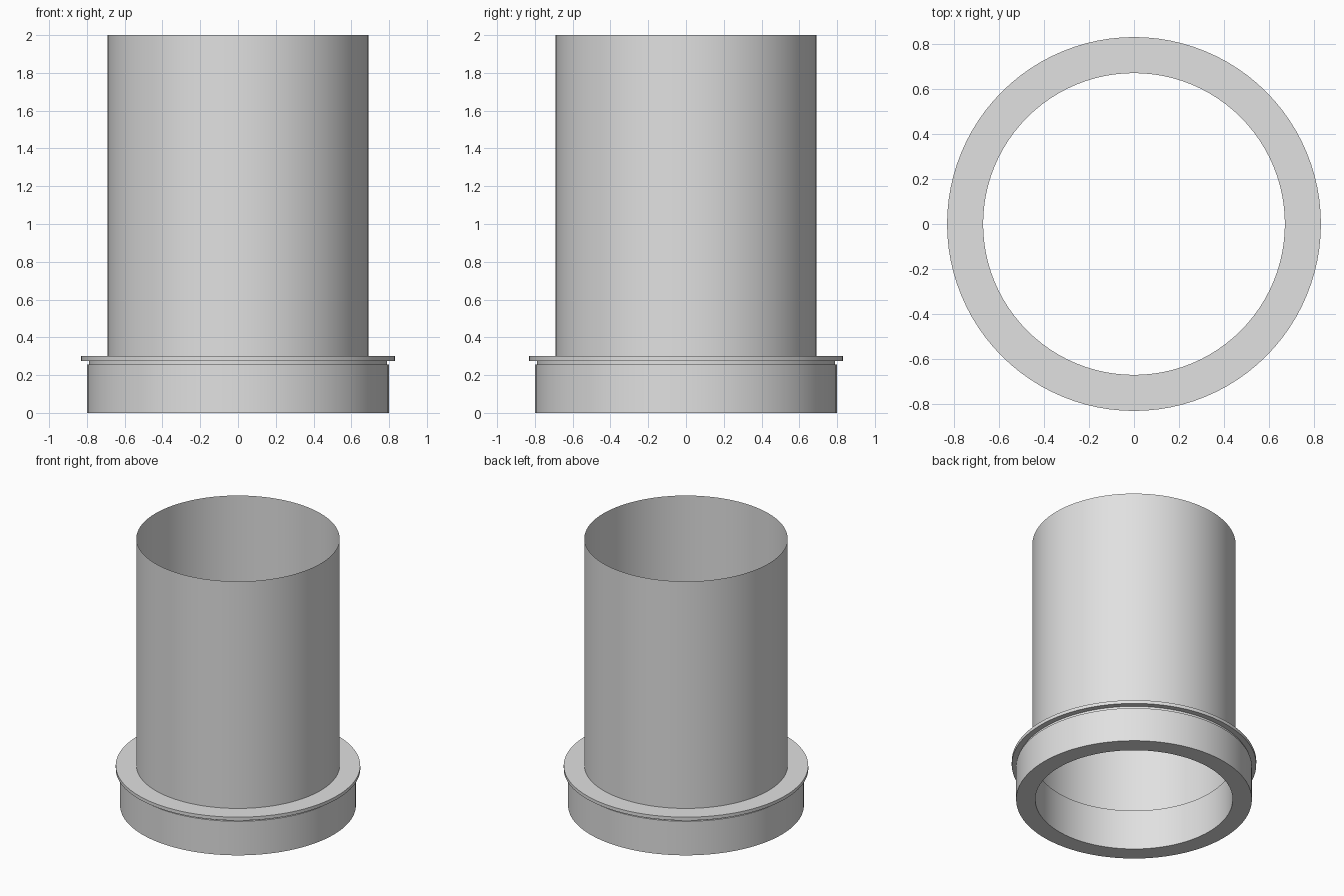
import bpy, bmesh, math

if "Cube" in bpy.data.objects:
    bpy.data.objects.remove(bpy.data.objects["Cube"])

SEG = 96

grey = bpy.data.materials.new("light_grey")
grey.diffuse_color = (0.75, 0.75, 0.75, 1)
grey.use_nodes = True
grey.node_tree.nodes["Principled BSDF"].inputs["Base Color"].default_value = grey.diffuse_color


def lathe(name, profile, closed):
    """Revolve a (radius, z) profile around the z axis."""
    bm = bmesh.new()
    rings = []
    for r, z in profile:
        rings.append([bm.verts.new((r * math.cos(2 * math.pi * i / SEG),
                                    r * math.sin(2 * math.pi * i / SEG), z))
                      for i in range(SEG)])
    pairs = list(zip(rings, rings[1:]))
    if closed:
        pairs.append((rings[-1], rings[0]))
    for a, b in pairs:
        for i in range(SEG):
            j = (i + 1) % SEG
            bm.faces.new((a[i], a[j], b[j], b[i]))
    for f in bm.faces:
        f.smooth = True
    # keep profile corners sharp
    bm.normal_update()
    for e in bm.edges:
        if len(e.link_faces) == 2 and e.calc_face_angle(0) > math.radians(30):
            e.smooth = False
    me = bpy.data.meshes.new(name)
    bm.to_mesh(me)
    bm.free()
    me.materials.append(grey)
    ob = bpy.data.objects.new(name, me)
    bpy.context.collection.objects.link(ob)
    return ob


# thick base collar with a narrow neck and a thin flange on top
lathe("flanged_collar", [(0.67, 0.0), (0.80, 0.0), (0.80, 0.255), (0.79, 0.255),
                         (0.79, 0.275), (0.83, 0.275), (0.83, 0.30), (0.67, 0.30)], True)

# thin-walled tube standing on the flange
lathe("tube_wall", [(0.69, 0.30), (0.69, 2.0)], False)
